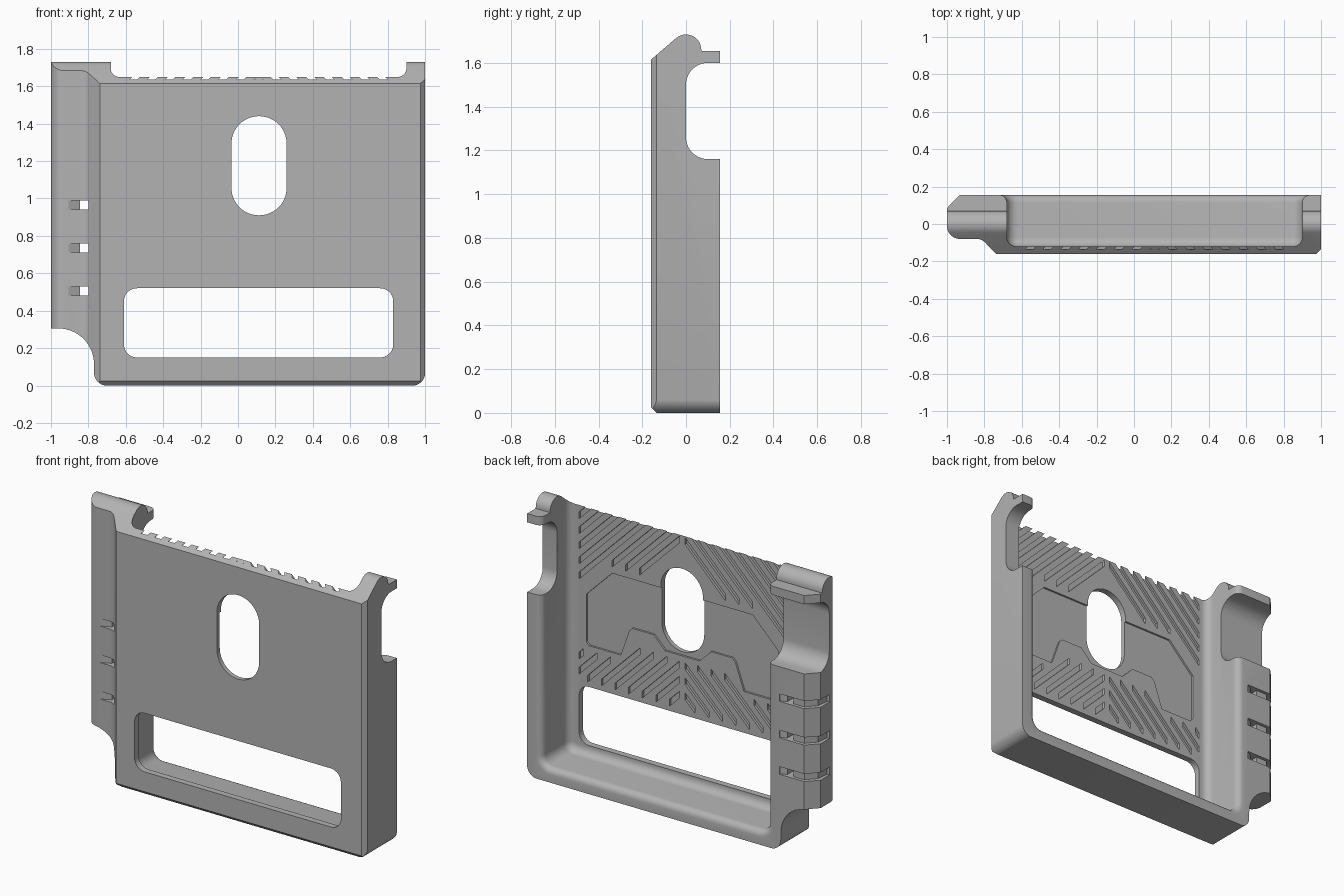
import bpy, bmesh
from math import sin, cos, pi, radians

if "Cube" in bpy.data.objects:
    bpy.data.objects.remove(bpy.data.objects["Cube"], do_unlink=True)

grey = bpy.data.materials.new("plain_grey")
grey.use_nodes = True
grey.diffuse_color = (0.45, 0.45, 0.45, 1)
grey.node_tree.nodes["Principled BSDF"].inputs["Base Color"].default_value = (0.45, 0.45, 0.45, 1)


def arc(cx, cy, r, a0, a1, n=10):
    angles = [radians(a0 + (a1 - a0) * i / n) for i in range(n + 1)]
    return [(cx + r * cos(a), cy + r * sin(a)) for a in angles]


def loft(bm, rings):
    """Skin a closed solid through rings of equal length."""
    rows = [[bm.verts.new(p) for p in ring] for ring in rings]
    n = len(rows[0])
    for a, b in zip(rows, rows[1:]):
        for i in range(n):
            j = (i + 1) % n
            bm.faces.new((a[i], a[j], b[j], b[i]))
    bm.faces.new(rows[0])
    bm.faces.new(rows[-1])


def prism(bm, pts, axis, lo, hi):
    """Extrude a flat outline along one axis."""
    place = {"x": lambda p, t: (t, p[0], p[1]),
             "y": lambda p, t: (p[0], t, p[1]),
             "z": lambda p, t: (p[0], p[1], t)}[axis]
    loft(bm, [[place(p, t) for p in pts] for t in (lo, hi)])


def finish(bm, name):
    bmesh.ops.recalc_face_normals(bm, faces=bm.faces)
    mesh = bpy.data.meshes.new(name)
    bm.to_mesh(mesh)
    bm.free()
    mesh.materials.append(grey)
    ob = bpy.data.objects.new(name, mesh)
    bpy.context.collection.objects.link(ob)
    return ob


def solid(name, pts, axis, lo, hi):
    bm = bmesh.new()
    prism(bm, pts, axis, lo, hi)
    return finish(bm, name)


def rounded(x0, x1, z0, z1, r, n=10):
    return (arc(x1 - r, z1 - r, r, 0, 90, n) + arc(x0 + r, z1 - r, r, 90, 180, n)
            + arc(x0 + r, z0 + r, r, 180, 270, n) + arc(x1 - r, z0 + r, r, 270, 360, n))


def combine(target, cutter, operation="DIFFERENCE"):
    mod = target.modifiers.new(cutter.name, "BOOLEAN")
    mod.operation, mod.solver, mod.object = operation, "EXACT", cutter
    bpy.context.view_layer.objects.active = target
    bpy.ops.object.modifier_apply(modifier=mod.name)
    bpy.data.objects.remove(cutter, do_unlink=True)


# Plan outline: tray with a rounded grip rail on its right
plan = ([(0.935, -0.2), (1, -0.135), (1, 0.2), (-0.89, 0.2), (-1, 0.085)]
        + arc(-0.93, -0.01, 0.07, 180, 270)
        + arc(-0.84, -0.14, 0.06, 90, 45, 6) + [(-0.70, -0.2)])
shell = solid("case_shell", plan, "z", -0.5, 2.2)

# Side outline: hooked top, thumb notch, chamfered foot
side = ([(-0.135, 0), (0.155, 0), (0.155, 1.16)]
        + arc(0.1, 1.26, 0.1, 270, 180) + arc(0.1, 1.5, 0.1, 180, 90)
        + [(0.155, 1.6), (0.155, 1.655), (0.07, 1.655)]
        + arc(0, 1.66, 0.07, 0, 130, 14) + [(-0.16, 1.615), (-0.16, 0.025)])
combine(shell, solid("side_outline", side, "x", -1.5, 1.5), "INTERSECT")

# Front outline: rounded feet and scooped lower end of the rail
front = (arc(0.931, 0.069, 0.07, 270, 360) + [(1.001, 2), (-1.2, 2), (-1.2, 0.305)]
         + arc(-0.96, 0.115, 0.19, 90, 0, 14) + arc(-0.70, 0.069, 0.07, 180, 270))
combine(shell, solid("front_outline", front, "y", -0.6, 0.6), "INTERSECT")

# Cavity, open at the back and top, with filleted floor and flared rim
sections = [(-0.07 + 0.05 * sin(a), -0.05 + 0.05 * cos(a))
            for a in [radians(-90 + 15 * i) for i in range(7)]]
sections += [(0.115 + 0.04 * sin(a), 0.04 - 0.04 * cos(a))
             for a in [radians(18 * i) for i in range(6)]]
sections.append((0.4, 0.04))
rings = []
for y, d in sections:
    x0, x1, z0, r = -0.68 - d, 0.90 + d, 0.09 - d, 0.06 + d
    ring = ([(x0, 2)] + arc(x0 + r, z0 + r, r, 180, 270, 6)
            + arc(x1 - r, z0 + r, r, 270, 360, 6) + [(x1, 2)])
    rings.append([(x, y, z) for x, z in ring])
bm = bmesh.new()
loft(bm, rings)
combine(shell, finish(bm, "cavity"))

# Sunken plate around the finger hole, mirrored about the tray centre
MID = 0.11
half = [(0.49, 1.28), (0.67, 1.10), (0.67, 0.80), (0.65, 0.78), (0.43, 0.78),
        (0.37, 0.95), (0.35, 0.97), (0.20, 0.97), (0.12, 0.89)]
plate = [(MID + x, z) for x, z in half] + [(MID - x, z) for x, z in reversed(half)]
combine(shell, solid("sunken_plate", plate, "y", -0.132, -0.10))

# Chevron grip grooves in the floor
DEPTH, W, STEP = -0.136, 0.021, 0.095
bm = bmesh.new()


def groove(c, z0, z1):
    for s in (-1, 1):
        a, b = c - z0, c - z1
        pts = [(MID + s * a, z0 - W), (MID + s * a, z0 + W),
               (MID + s * b, z1 + W), (MID + s * b, z1 - W)]
        prism(bm, pts, "y", DEPTH, -0.10)


for k in range(9):
    c = 1.64 + STEP * k
    groove(c, max(1.34, c - 0.72) if c < 1.84 else c - 0.72, min(1.72, c - 0.02))
for k in range(9):
    c = 0.66 + STEP * k
    low = max(0.57, c - 0.72)
    high = min(c - 0.02, 0.84 if c < 1.14 else 0.73)
    if high - low > 0.03:
        groove(c, low, high)
combine(shell, finish(bm, "floor_grooves"))

# Finger hole and lower window
hole = rounded(-0.035, 0.26, 0.91, 1.44, 0.147, 14)
combine(shell, solid("finger_hole", hole, "y", -0.5, 0))
combine(shell, solid("lower_window", rounded(-0.61, 0.83, 0.15, 0.52, 0.07), "y", -0.5, 0))

# Three strap slots wrapping the rail
slot = [(-0.91, -0.12), (-0.905, -0.078), (-0.845, -0.05), (-0.845, 0.135),
        (-0.92, 0.135), (-0.975, 0.075), (-0.985, 0), (-1.05, -0.01), (-1.05, 0.25),
        (-0.75, 0.25), (-0.76, 0.15), (-0.80, 0.13), (-0.80, -0.12)]
bm = bmesh.new()
for z in (0.505, 0.735, 0.965):
    prism(bm, slot, "z", z - 0.024, z + 0.024)
combine(shell, finish(bm, "strap_slots"))

# Smooth the fillets, keep hard edges
bpy.ops.object.select_all(action="DESELECT")
shell.select_set(True)
bpy.context.view_layer.objects.active = shell
bpy.ops.object.shade_smooth_by_angle(angle=radians(30))
